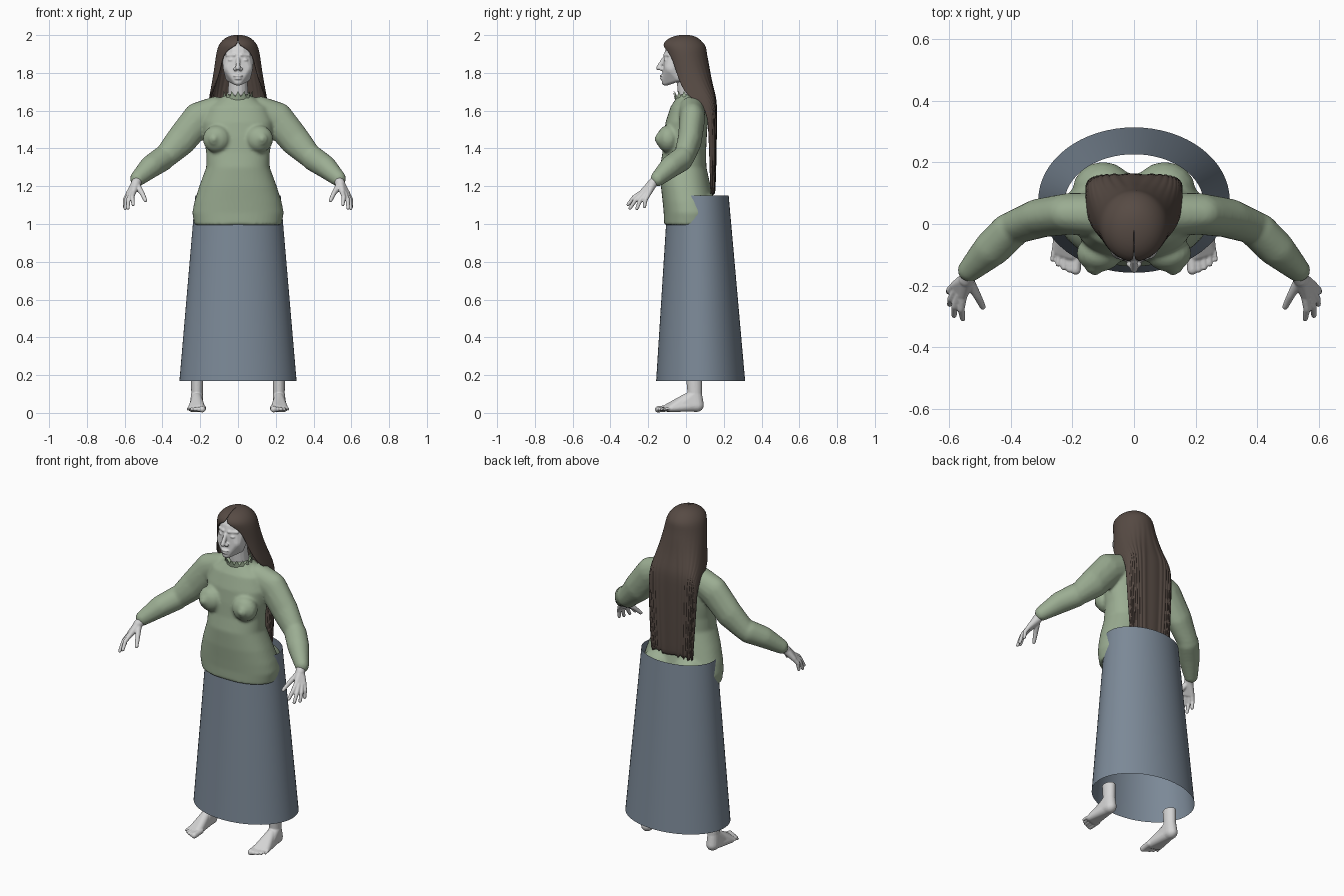
import bpy, bmesh, math, random
from mathutils import Vector

random.seed(4)
cube = bpy.data.objects.get("Cube")
if cube:
    bpy.data.objects.remove(cube, do_unlink=True)


def material(name, rgb):
    m = bpy.data.materials.new(name)
    m.use_nodes = True
    m.diffuse_color = (*rgb, 1)
    m.node_tree.nodes["Principled BSDF"].inputs["Base Color"].default_value = (*rgb, 1)
    return m


GREEN = material("sage green", (0.33, 0.42, 0.29))
BLUE = material("slate blue", (0.2, 0.25, 0.31))
SKIN = material("pale grey", (0.66, 0.66, 0.66))
BROWN = material("dark brown", (0.095, 0.07, 0.058))

# Directions of a unit ball, reused by every rounded shape
BALL = [Vector((math.cos(a) * math.cos(b), math.sin(a) * math.cos(b), math.sin(b)))
        for a in (math.tau * i / 16 for i in range(16))
        for b in (math.pi * (j / 10 - 0.45) for j in range(10))]


def hull(bm, *balls):
    """Convex skin around balls (x, y, z, r) or (x, y, z, rx, ry, rz)."""
    verts = []
    for x, y, z, *r in balls:
        rx, ry, rz = r if len(r) == 3 else r * 3
        verts += [bm.verts.new((x + d.x * rx, y + d.y * ry, z + d.z * rz)) for d in BALL]
    bmesh.ops.convex_hull(bm, input=verts)
    loose = [v for v in verts if v.is_valid and not v.link_faces]
    bmesh.ops.delete(bm, geom=loose, context='VERTS')


def chain(bm, balls):
    for a, b in zip(balls, balls[1:]):
        hull(bm, a, b)


def flip(s, *balls):
    return [(b[0] * s, *b[1:]) for b in balls]


def skin_rows(bm, rows, closed):
    """Quads between equal rows of points."""
    grid = [[bm.verts.new(p) for p in row] for row in rows]
    n = len(grid[0])
    for a, b in zip(grid, grid[1:]):
        for i in range(n if closed else n - 1):
            j = (i + 1) % n
            bm.faces.new((a[i], a[j], b[j], b[i]))
    return grid


def oval(z, hw, front, back, n=48, e=1.0):
    pts = []
    for i in range(n):
        c, s = math.cos(math.tau * i / n), math.sin(math.tau * i / n)
        pts.append((hw * math.copysign(abs(c) ** e, c),
                    (front + back) / 2 + (back - front) / 2 * math.copysign(abs(s) ** e, s), z))
    return pts


def finish(name, bm, mat, voxel=0, smooth=4):
    bmesh.ops.recalc_face_normals(bm, faces=bm.faces[:])
    me = bpy.data.meshes.new(name)
    bm.to_mesh(me)
    bm.free()
    me.materials.append(mat)
    me.polygons.foreach_set("use_smooth", [True] * len(me.polygons))
    ob = bpy.data.objects.new(name, me)
    bpy.context.collection.objects.link(ob)
    if voxel:
        m = ob.modifiers.new("fuse", 'REMESH')
        m.mode = 'VOXEL'
        m.voxel_size = voxel
        m.use_smooth_shade = True
        m = ob.modifiers.new("soften", 'SMOOTH')
        m.factor = 0.5
        m.iterations = smooth
    return ob


# Fitted top: torso, chest, hips and sleeves fused together
bm = bmesh.new()
TORSO = [(0.995, .23, -.116, .16), (1.06, .242, -.118, .165), (1.12, .23, -.124, .15),
         (1.2, .205, -.133, .13), (1.3, .168, -.138, .108), (1.38, .168, -.124, .106),
         (1.46, .182, -.118, .11), (1.54, .187, -.108, .115), (1.62, .16, -.082, .11),
         (1.66, .1, -.056, .09), (1.685, .066, -.042, .07)]
grid = skin_rows(bm, [oval(*r, e=0.88) for r in TORSO], True)
bm.faces.new(grid[0])
bm.faces.new(grid[-1])
for s in (1, -1):
    hull(bm, *flip(s, (.1, .11, 1.06, .1, .092, .1)))
    hull(bm, *flip(s, (.112, -.095, 1.45, .075, .06, .073)))
    hull(bm, *flip(s, (.127, -.147, 1.45, .03, .014, .032)))
    hull(bm, *flip(s, (.127, -.158, 1.45, .014, .012, .014)))
    chain(bm, flip(s, (.12, .03, 1.6, .07, .07, .075), (.21, .033, 1.555, .086, .068, .09),
                   (.3, .02, 1.445, .08, .064, .085), (.385, -.01, 1.355, .062, .055, .062)))
    chain(bm, flip(s, (.4, -.02, 1.345, .065, .058, .066), (.46, -.08, 1.305, .062, .058, .06),
                   (.532, -.15, 1.24, .04, .038, .042)))
finish("fitted_top", bm, GREEN, 0.009)

# Torn collar: a flared zigzag band
bm = bmesh.new()
low, high = oval(1.655, .08, -.058, .08, 28), oval(1.685, .068, -.06, .07, 28)
high = [(x * (1 + .15 * (i % 2)), y * (1 + .15 * (i % 2)), z + (.02 if i % 2 else -.012))
        for i, (x, y, z) in enumerate(high)]
skin_rows(bm, [low, high], True)
finish("torn_collar", bm, GREEN)

# Long skirt: an open tapered tube
bm = bmesh.new()
skin_rows(bm, [oval(.17, .31, -.158, .313, 64), oval(1.15, .226, -.096, .226, 64)], True)
finish("skirt", bm, BLUE)

# Head with face and neck
bm = bmesh.new()
hull(bm, (0, -.025, 1.88, .084, .094, .1), (.045, -.075, 1.825, .034, .04, .04),
     (-.045, -.075, 1.825, .034, .04, .04), (.045, -.045, 1.775, .022), (-.045, -.045, 1.775, .022),
     (0, -.107, 1.75, .026, .022, .018))
hull(bm, (0, 0, 1.77, .05), (0, .015, 1.66, .056))
hull(bm, (0, -.118, 1.875, .01), (0, -.145, 1.826, .013))
hull(bm, (0, -.125, 1.784, .026, .014, .008))
hull(bm, (0, -.124, 1.77, .021, .014, .008))
for s in (1, -1):
    hull(bm, *flip(s, (.014, -.13, 1.821, .011)))
    hull(bm, *flip(s, (.018, -.112, 1.894, .009), (.058, -.09, 1.893, .009)))
    hull(bm, *flip(s, (.037, -.106, 1.868, .017, .012, .008)))
finish("head", bm, SKIN, 0.004, 3)

FINGERS = [((.553, -.235, 1.168), (.555, -.307, 1.103)), ((.566, -.228, 1.163), (.583, -.296, 1.084)),
           ((.577, -.215, 1.158), (.597, -.26, 1.082)), ((.583, -.2, 1.156), (.6, -.22, 1.092))]

for s, side in ((1, "left"), (-1, "right")):
    # Hand: palm, four fingers and a thumb
    bm = bmesh.new()
    hull(bm, *flip(s, (.525, -.145, 1.245, .027), (.542, -.18, 1.212, .026)))
    hull(bm, *flip(s, (.54, -.178, 1.213, .025), (.553, -.23, 1.17, .015), (.582, -.2, 1.158, .014)))
    for root, tip in FINGERS:
        mid = (Vector(root) + Vector(tip)) / 2 + Vector((.006, -.004, .006))
        chain(bm, flip(s, (*root, .0125), (*mid, .0115), (*tip, .009)))
    chain(bm, flip(s, (.535, -.185, 1.205, .018), (.508, -.232, 1.163, .013), (.49, -.268, 1.125, .01)))
    finish(side + "_hand", bm, SKIN, 0.004, 2)

    # Foot: ankle, heel, instep and toes
    bm = bmesh.new()
    hull(bm, *flip(s, (.216, .043, .185, .033, .043, .005), (.217, .047, .09, .031, .038, .02)))
    hull(bm, *flip(s, (.217, .047, .1, .031, .038, .02), (.218, .055, .04, .034, .04, .035),
                   (.22, -.03, .04, .036, .03, .03)))
    hull(bm, *flip(s, (.217, .01, .085, .025, .03, .02), (.218, .05, .04, .032, .03, .033),
                   (.2, -.095, .027, .026, .025, .022), (.242, -.08, .023, .024, .025, .018)))
    for i in range(5):
        x, r = .186 + .019 * i, .017 - .0018 * i - (.003 if i else 0)
        hull(bm, *flip(s, (x, -.09, .025, r), (x + .003, -.148 + .002 * i * i, .019, r)))
    finish(side + "_foot", bm, SKIN, 0.004, 3)

# Long hair: open around the face, narrowing to a sheet down the back
# Each row: height, half width, centre y, depth, sweep in degrees
HAIR = [(1.997, .012, -.005, .015, 180), (1.99, .05, -.01, .058, 180), (1.97, .08, -.014, .09, 180),
        (1.945, .098, -.012, .11, 177), (1.925, .106, -.006, .11, 152), (1.89, .112, 0, .107, 137),
        (1.84, .119, .012, .106, 133), (1.77, .129, .028, .1, 128), (1.7, .143, .048, .098, 116),
        (1.66, .151, .065, .09, 98), (1.61, .154, .1, .058, 88), (1.5, .153, .105, .052, 86),
        (1.35, .147, .11, .045, 84), (1.22, .14, .115, .036, 82), (1.16, .137, .117, .032, 80)]
bm = bmesh.new()
rows = []
for k, (z, hw, cy, depth, sweep) in enumerate(HAIR):
    e = min(1, max(.5, (z - 1.45) / .4))
    row = []
    for i in range(57):
        a = math.radians(sweep) * (i / 28 - 1)
        s, c = math.sin(a), math.cos(a)
        lock = .004 * math.sin(i * 2.1) * min(1, max(0, (1.9 - z) * 4))
        ragged = random.uniform(-.015, .015) if k == len(HAIR) - 1 else 0
        row.append((hw * math.copysign(abs(s) ** e, s),
                    cy + (depth + lock) * math.copysign(abs(c) ** e, c), z + ragged))
    rows.append(row)
grid = skin_rows(bm, rows, False)
bm.faces.new(grid[0])
hair = finish("long_hair", bm, BROWN)
m = hair.modifiers.new("thickness", 'SOLIDIFY')
m.thickness = 0.01
m.offset = 0
m = hair.modifiers.new("rounding", 'SUBSURF')
m.levels = m.render_levels = 1
